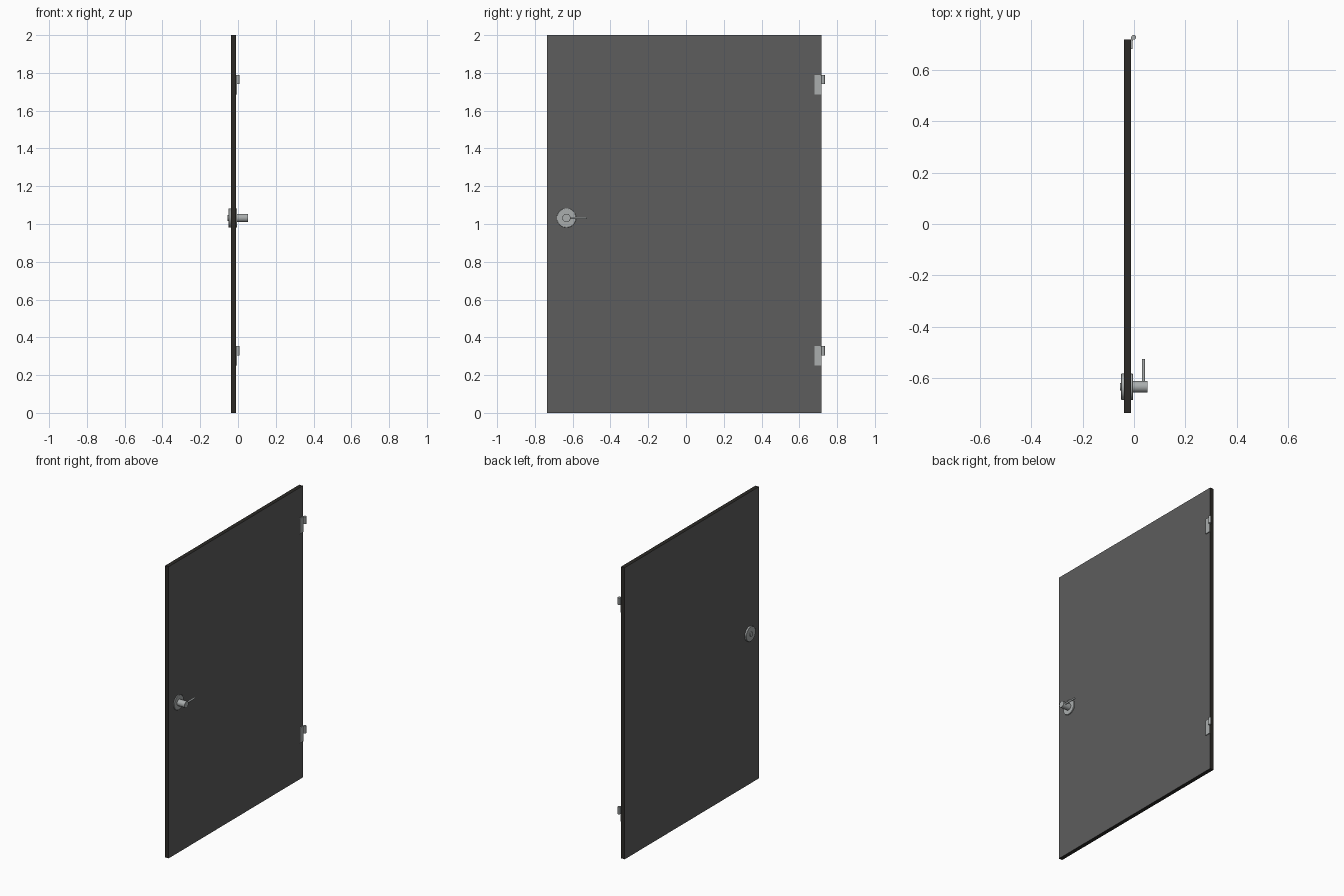
import bpy
import bmesh
from math import radians
from mathutils import Matrix, Vector

cube = bpy.data.objects.get("Cube")
if cube:
    bpy.data.objects.remove(cube, do_unlink=True)


def material(name, color):
    m = bpy.data.materials.new(name)
    m.use_nodes = True
    m.diffuse_color = (*color, 1)
    m.node_tree.nodes["Principled BSDF"].inputs["Base Color"].default_value = (*color, 1)
    return m


PANEL = material("grey panel", (0.11, 0.11, 0.11))
EDGE = material("dark edge", (0.025, 0.023, 0.02))
METAL = material("brushed metal", (0.4, 0.42, 0.42))


def finish(name, bm, *mats):
    mesh = bpy.data.meshes.new(name)
    bm.to_mesh(mesh)
    bm.free()
    obj = bpy.data.objects.new(name, mesh)
    bpy.context.collection.objects.link(obj)
    for m in mats:
        mesh.materials.append(m)
    return obj


def box(name, low, high, *mats):
    low, high = Vector(low), Vector(high)
    bm = bmesh.new()
    bmesh.ops.create_cube(bm, size=1, matrix=Matrix.Translation((low + high) / 2)
                          @ Matrix.Diagonal((*(high - low), 1)))
    return finish(name, bm, *mats)


def rod(name, start, end, radius, bevel=0):
    start, end = Vector(start), Vector(end)
    axis = end - start
    turn = Vector((0, 0, 1)).rotation_difference(axis).to_matrix().to_4x4()
    bm = bmesh.new()
    bmesh.ops.create_cone(bm, cap_ends=True, segments=32, radius1=radius, radius2=radius,
                          depth=axis.length,
                          matrix=Matrix.Translation((start + end) / 2) @ turn)
    obj = finish(name, bm, METAL)
    if bevel:
        mod = obj.modifiers.new("rounded rim", "BEVEL")
        mod.width = bevel
        mod.segments = 2
        mod.limit_method = "ANGLE"
    bpy.ops.object.select_all(action="DESELECT")
    obj.select_set(True)
    bpy.context.view_layer.objects.active = obj
    bpy.ops.object.shade_smooth_by_angle(angle=radians(35))
    return obj


# Door leaf: grey broad faces, dark narrow edges
door = box("door_panel", (-0.038, -0.735, 0), (-0.011, 0.718, 2), PANEL, EDGE)
for face in door.data.polygons:
    face.material_index = 0 if abs(face.normal.x) > 0.5 else 1

# Hinges: leaf plate, knuckle and a short web between them
for label, top in (("upper", 1.79), ("lower", 0.355)):
    box(label + "_hinge_plate", (-0.012, 0.68, top - 0.105), (-0.005, 0.718, top), METAL)
    box(label + "_hinge_web", (-0.011, 0.711, top - 0.05), (-0.003, 0.727, top), METAL)
    rod(label + "_hinge_knuckle", (-0.001, 0.726, top - 0.05), (-0.001, 0.726, top), 0.009)

# Lock: a rosette on each face, a knob behind and a lever handle in front
Y, Z = -0.633, 1.032
rod("front_rosette", (-0.012, Y, Z), (-0.004, Y, Z), 0.051, 0.002)
rod("back_rosette", (-0.05, Y, Z), (-0.037, Y, Z), 0.051, 0.002)
rod("back_thumb_turn", (-0.055, Y, Z), (-0.048, Y, Z), 0.015)
rod("handle_neck", (-0.006, Y, Z), (0.053, Y, Z), 0.022, 0.001)
rod("handle_lever", (0.037, Y, Z), (0.037, -0.525, Z), 0.006)
